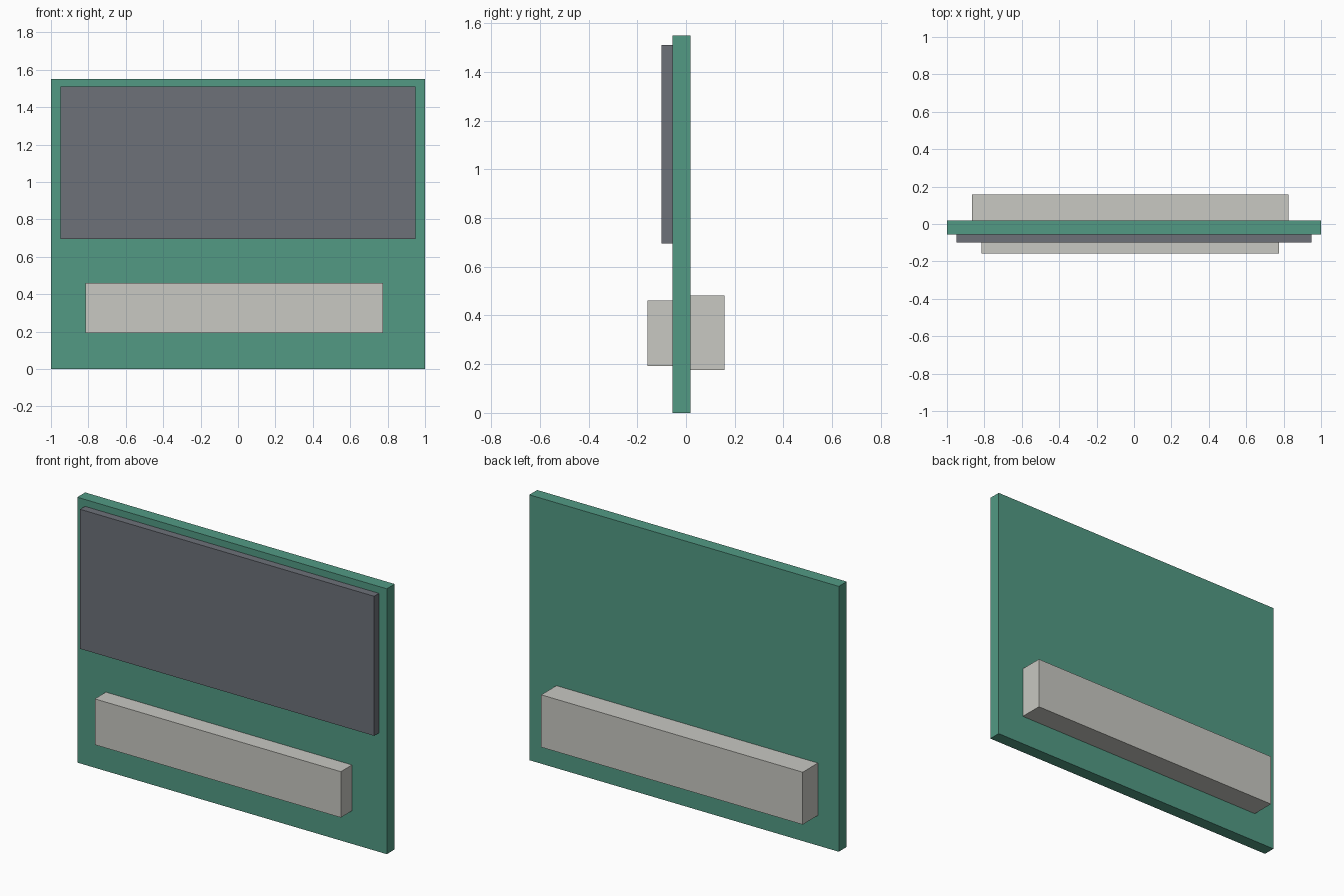
import bpy

if "Cube" in bpy.data.objects:
    bpy.data.objects.remove(bpy.data.objects["Cube"])


def srgb(r, g, b):
    def lin(c):
        c /= 255
        return c / 12.92 if c <= 0.04045 else ((c + 0.055) / 1.055) ** 2.4
    return (lin(r), lin(g), lin(b), 1.0)


def material(name, rgb):
    m = bpy.data.materials.new(name)
    m.diffuse_color = srgb(*rgb)
    m.use_nodes = True
    m.node_tree.nodes["Principled BSDF"].inputs["Base Color"].default_value = m.diffuse_color
    return m


def box(name, x, y, z, mat):
    """Axis-aligned box spanning the given (min, max) ranges."""
    bpy.ops.mesh.primitive_cube_add(size=1, location=[sum(r) / 2 for r in (x, y, z)])
    ob = bpy.context.object
    ob.name = name
    ob.scale = [r[1] - r[0] for r in (x, y, z)]
    bpy.ops.object.transform_apply(location=False, rotation=False, scale=True)
    ob.data.materials.append(mat)
    return ob


green = material("green", (82, 154, 132))
slate = material("slate grey", (109, 113, 121))
pale = material("pale grey", (200, 200, 194))

# Upright backing board
box("board", (-1, 1), (-0.055, 0.018), (0, 1.55), green)
# Dark display panel on the upper front
box("screen_panel", (-0.95, 0.95), (-0.10, -0.055), (0.695, 1.51), slate)
# Long blocks on the lower front and back
box("front_block", (-0.815, 0.775), (-0.158, -0.055), (0.193, 0.461), pale)
box("back_block", (-0.865, 0.825), (0.018, 0.158), (0.176, 0.482), pale)
